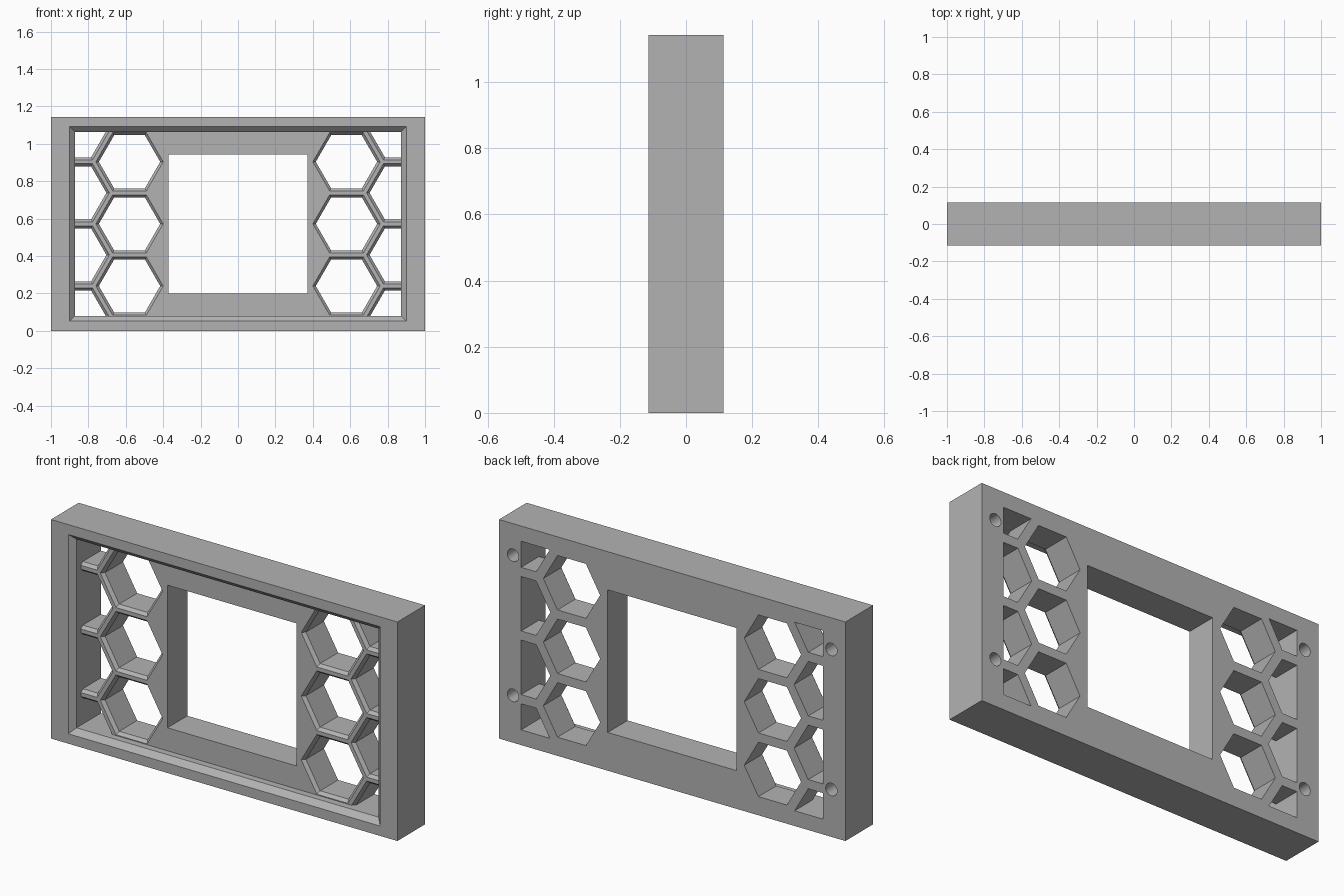
import bpy, bmesh, math
from mathutils import Vector

cube = bpy.data.objects.get("Cube")
if cube:
    bpy.data.objects.remove(cube, do_unlink=True)

# Main dimensions
HALF_D, HEIGHT = 0.114, 1.143
MID = HEIGHT / 2
FLOOR = -0.05                       # front face of the recessed plate
CHAMFER = 0.028
RIM_X, RIM_Z = 0.9, 0.52            # half size of the front opening
IN_X, IN_Z = RIM_X - CHAMFER, RIM_Z - CHAMFER
PITCH = 0.332                       # honeycomb spacing
HEX_R, FLARE = 0.164, 0.016
COL_X = 0.58
COL_STEP = PITCH * math.sqrt(3) / 2

grey = bpy.data.materials.new("grey plastic")
grey.use_nodes = True
grey.diffuse_color = (0.45, 0.45, 0.45, 1)
grey.node_tree.nodes["Principled BSDF"].inputs["Base Color"].default_value = grey.diffuse_color


def loft(name, rings, clips=()):
    """Closed solid through rings of points, optionally trimmed by planes."""
    bm = bmesh.new()
    loops = [[bm.verts.new(p) for p in ring] for ring in rings]
    bm.faces.new(loops[0])
    bm.faces.new(loops[-1][::-1])
    for a, b in zip(loops, loops[1:]):
        for i in range(len(a)):
            j = (i + 1) % len(a)
            bm.faces.new((a[i], b[i], b[j], a[j]))
    for point, normal in clips:
        geom = bm.verts[:] + bm.edges[:] + bm.faces[:]
        bmesh.ops.bisect_plane(bm, geom=geom, plane_co=point, plane_no=normal, clear_outer=True)
        bmesh.ops.holes_fill(bm, edges=[e for e in bm.edges if e.is_boundary])
    bmesh.ops.recalc_face_normals(bm, faces=bm.faces)
    mesh = bpy.data.meshes.new(name)
    bm.to_mesh(mesh)
    bm.free()
    mesh.materials.append(grey)
    obj = bpy.data.objects.new(name, mesh)
    bpy.context.collection.objects.link(obj)
    return obj


def rect(hx, hz, y):
    return [Vector((sx * hx, y, MID + sz * hz)) for sx, sz in ((-1, -1), (1, -1), (1, 1), (-1, 1))]


def ngon(n, x, z, r, y):
    return [Vector((x + r * math.cos(math.tau * i / n), y, z + r * math.sin(math.tau * i / n)))
            for i in range(n)]


def hex_cutter(x, z, clips=()):
    rings = [(0.2, HEX_R), (FLOOR + FLARE, HEX_R), (FLOOR, HEX_R + FLARE), (FLOOR - 0.02, HEX_R + FLARE)]
    return loft("hex_cutter", [ngon(6, x, z, r, y) for y, r in rings], clips)


# Outer block
frame = loft("display_frame", [rect(1, MID, -HALF_D), rect(1, MID, HALF_D)])

# Front recess with a chamfered lip, and the square window
out = 0.05
cutters = [
    loft("recess_cutter", [rect(RIM_X + out, RIM_Z + out, -HALF_D - out),
                           rect(IN_X, IN_Z, -HALF_D + CHAMFER),
                           rect(IN_X, IN_Z, FLOOR)]),
    loft("window_cutter", [rect(0.372, 0.372, -0.2), rect(0.372, 0.372, 0.2)]),
]

# Honeycomb vents on both sides, the outer column trimmed by the recess walls
for side in (-1, 1):
    clips = [((side * IN_X, 0, 0), (side, 0, 0)),
             ((0, 0, MID + IN_Z), (0, 0, 1)),
             ((0, 0, MID - IN_Z), (0, 0, -1))]
    for row in (-1, 0, 1):
        cutters.append(hex_cutter(side * COL_X, MID + row * PITCH))
    for row in (-1.5, -0.5, 0.5, 1.5):
        cutters.append(hex_cutter(side * (COL_X + COL_STEP), MID + row * PITCH, clips))
    # Blind screw holes in the back
    for z in (0.247, 0.978):
        cutters.append(loft("screw_cutter", [ngon(24, side * 0.919, z, 0.033, y)
                                             for y in (HALF_D - 0.14, 0.2)]))

# Cut everything out of the block
for cutter in cutters:
    mod = frame.modifiers.new("cut", 'BOOLEAN')
    mod.operation, mod.solver, mod.object = 'DIFFERENCE', 'EXACT', cutter
bpy.context.view_layer.update()
result = bpy.data.meshes.new_from_object(frame.evaluated_get(bpy.context.evaluated_depsgraph_get()))
frame.modifiers.clear()
frame.data = result
result.name = "display_frame"
for cutter in cutters:
    bpy.data.objects.remove(cutter, do_unlink=True)

# Smooth only the round screw holes
bpy.ops.object.select_all(action='DESELECT')
frame.select_set(True)
bpy.context.view_layer.objects.active = frame
bpy.ops.object.shade_smooth_by_angle(angle=math.radians(25))
